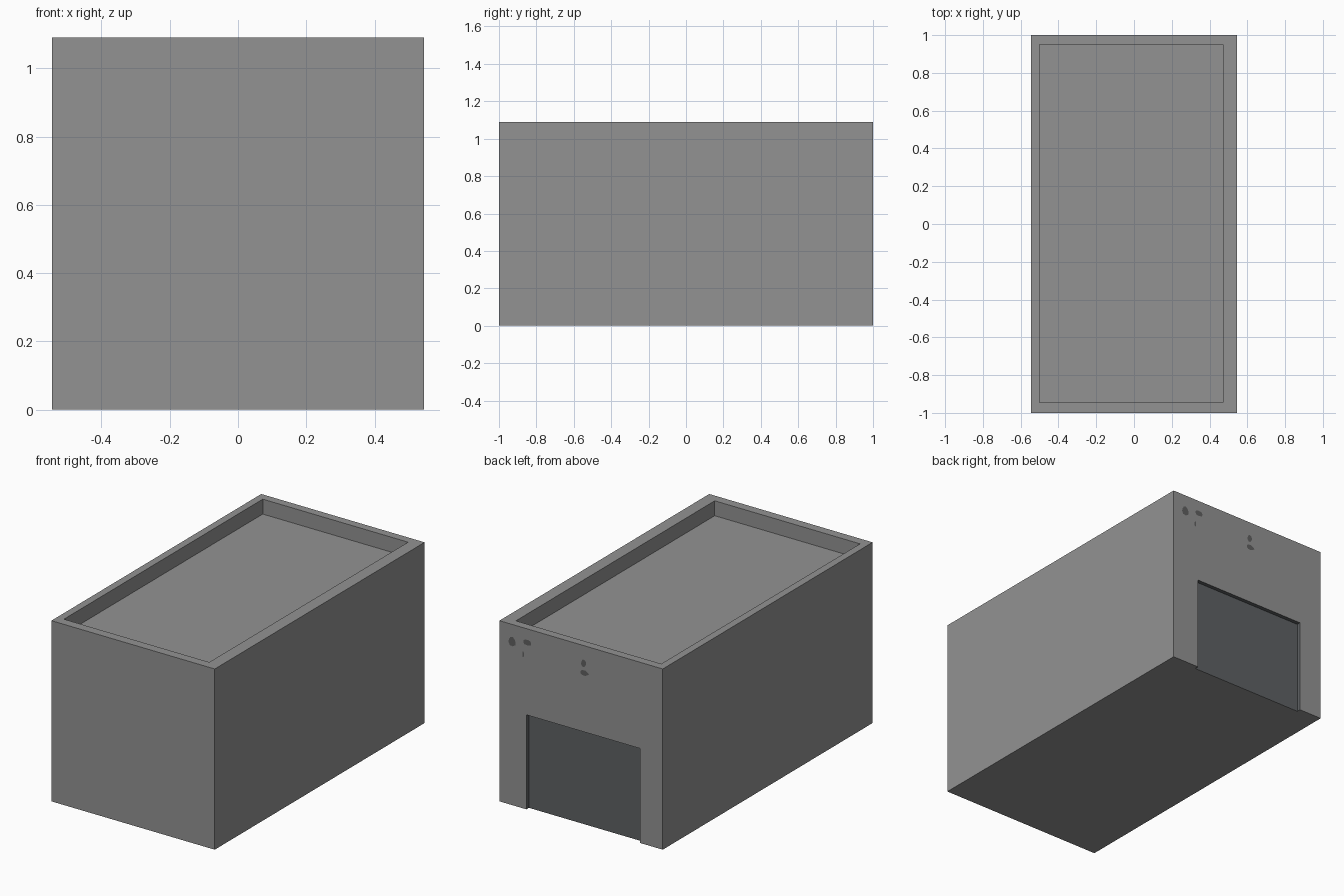
import bpy, bmesh, math, random
from mathutils import Vector

if "Cube" in bpy.data.objects:
    bpy.data.objects.remove(bpy.data.objects["Cube"])

random.seed(4)


def material(name, rgb):
    m = bpy.data.materials.new(name)
    m.diffuse_color = (*rgb, 1.0)
    m.use_nodes = True
    m.node_tree.nodes["Principled BSDF"].inputs["Base Color"].default_value = m.diffuse_color
    return m


concrete = material("grey concrete", (0.29, 0.29, 0.29))
steel = material("dark steel", (0.112, 0.120, 0.126))
stain = material("stain grey", (0.115, 0.115, 0.115))


def box(name, lo, hi, mat):
    bm = bmesh.new()
    bmesh.ops.create_cube(bm, size=1)
    lo, hi = Vector(lo), Vector(hi)
    for v in bm.verts:
        v.co = (lo + hi) / 2 + v.co * (hi - lo)
    me = bpy.data.meshes.new(name)
    bm.to_mesh(me)
    bm.free()
    me.materials.append(mat)
    ob = bpy.data.objects.new(name, me)
    bpy.context.collection.objects.link(ob)
    return ob


def cut(target, lo, hi):
    cutter = box("cutter", lo, hi, concrete)
    cutter.hide_render = True
    mod = target.modifiers.new("cut", 'BOOLEAN')
    mod.operation = 'DIFFERENCE'
    mod.solver = 'EXACT'
    mod.object = cutter
    bpy.context.view_layer.objects.active = target
    bpy.ops.object.modifier_apply(modifier=mod.name)
    bpy.data.objects.remove(cutter)


# Main building block with sunken roof and doorway recess at the back
W, H = 0.545, 1.09
body = box("building_walls", (-W, -1, 0), (W, 1, H), concrete)
cut(body, (-0.50, -0.945, H - 0.09), (0.47, 0.95, H + 0.1))
cut(body, (-0.392, 0.976, -0.1), (0.365, 1.1, 0.57))

# Door panel and reveal take the steel colour
body.data.materials.clear()
body.data.materials.append(concrete)
body.data.materials.append(steel)
for p in body.data.polygons:
    c = p.center
    in_recess = 0.97 < c.y < 0.995 and 0 < c.z < 0.58 and abs(c.x) < 0.4
    p.material_index = 1 if in_recess else 0


# Weathered patches, thin irregular plates on the back wall
def patch(name, x, z, rx, rz, sides=9):
    bm = bmesh.new()
    ring = []
    for i in range(sides):
        a = 2 * math.pi * i / sides
        r = random.uniform(0.75, 1.1)
        ring.append(bm.verts.new((x - r * rx * math.cos(a), 1.0015, z + r * rz * math.sin(a))))
    bm.faces.new(ring)
    bm.normal_update()
    me = bpy.data.meshes.new(name)
    bm.to_mesh(me)
    bm.free()
    me.materials.append(stain)
    bpy.context.collection.objects.link(bpy.data.objects.new(name, me))


for i, spot in enumerate([(0.46, 0.99, 0.028, 0.03), (0.36, 1.01, 0.032, 0.018),
                          (0.385, 0.93, 0.006, 0.02), (-0.018, 0.985, 0.018, 0.025),
                          (-0.022, 0.925, 0.03, 0.017)]):
    patch(f"wall_stain_{i + 1}", *spot)
